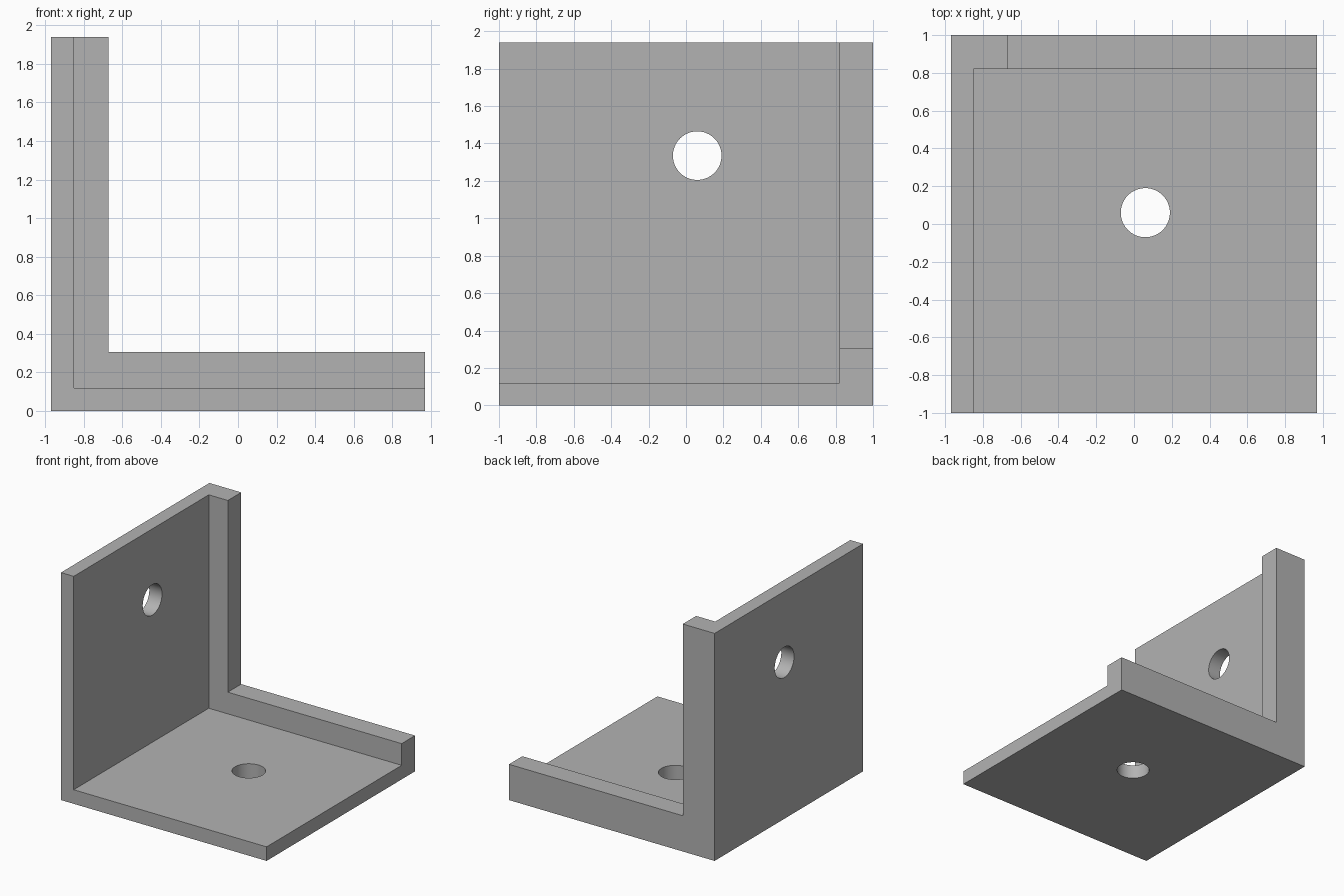
import bpy
import bmesh
from math import radians
from mathutils import Matrix, Vector

if "Cube" in bpy.data.objects:
    bpy.data.objects.remove(bpy.data.objects["Cube"])

HALF_X, HALF_Y, TOP = 0.97, 1.0, 1.94
PLATE = 0.12       # thickness of base and wall
RIB = 0.305        # width of the back rib
RIB_FRONT = 0.82   # y where the rib begins
HOLE_R = 0.13

grey = bpy.data.materials.new("plain grey")
grey.use_nodes = True
colour = (0.45, 0.45, 0.45, 1)
grey.diffuse_color = colour
grey.node_tree.nodes["Principled BSDF"].inputs["Base Color"].default_value = colour


def make_object(name, bm):
    bmesh.ops.recalc_face_normals(bm, faces=bm.faces)
    mesh = bpy.data.meshes.new(name)
    bm.to_mesh(mesh)
    bm.free()
    mesh.materials.append(grey)
    obj = bpy.data.objects.new(name, mesh)
    bpy.context.collection.objects.link(obj)
    return obj


def box(name, low, high):
    low, high = Vector(low), Vector(high)
    bm = bmesh.new()
    bmesh.ops.create_cube(bm, size=1, matrix=Matrix.Translation((low + high) / 2)
                          @ Matrix.Diagonal((*(high - low), 1)))
    return make_object(name, bm)


def drill(name, centre, axis):
    bm = bmesh.new()
    turn = Vector((0, 0, 1)).rotation_difference(Vector(axis)).to_matrix().to_4x4()
    bmesh.ops.create_cone(bm, cap_ends=True, segments=64, radius1=HOLE_R, radius2=HOLE_R,
                          depth=0.5, matrix=Matrix.Translation(centre) @ turn)
    return make_object(name, bm)


# L-shaped block, as thick as the back rib
left, rib_x = -HALF_X, -HALF_X + RIB - 0.005
outline = [(left, 0), (HALF_X, 0), (HALF_X, RIB), (rib_x, RIB), (rib_x, TOP), (left, TOP)]
bm = bmesh.new()
face = bm.faces.new([bm.verts.new((x, -HALF_Y, z)) for x, z in outline])
extruded = bmesh.ops.extrude_face_region(bm, geom=[face])["geom"]
bmesh.ops.translate(bm, vec=(0, 2 * HALF_Y, 0),
                    verts=[v for v in extruded if isinstance(v, bmesh.types.BMVert)])
bracket = make_object("corner_bracket", bm)

# Recess in front of the rib, then the two bolt holes
cutters = [
    box("recess_cutter", (left + PLATE, -2, PLATE), (2, RIB_FRONT, 3)),
    drill("base_hole_cutter", (0.06, 0.06, PLATE / 2), (0, 0, 1)),
    drill("wall_hole_cutter", (left + PLATE / 2, 0.06, 1.335), (1, 0, 0)),
]
bpy.ops.object.select_all(action="DESELECT")
bracket.select_set(True)
bpy.context.view_layer.objects.active = bracket
for cutter in cutters:
    cutter.hide_render = True
    cut = bracket.modifiers.new(cutter.name, "BOOLEAN")
    cut.operation = "DIFFERENCE"
    cut.solver = "EXACT"
    cut.object = cutter
    bpy.ops.object.modifier_apply(modifier=cut.name)
    bpy.data.objects.remove(cutter)

bpy.ops.object.shade_smooth_by_angle(angle=radians(30))
